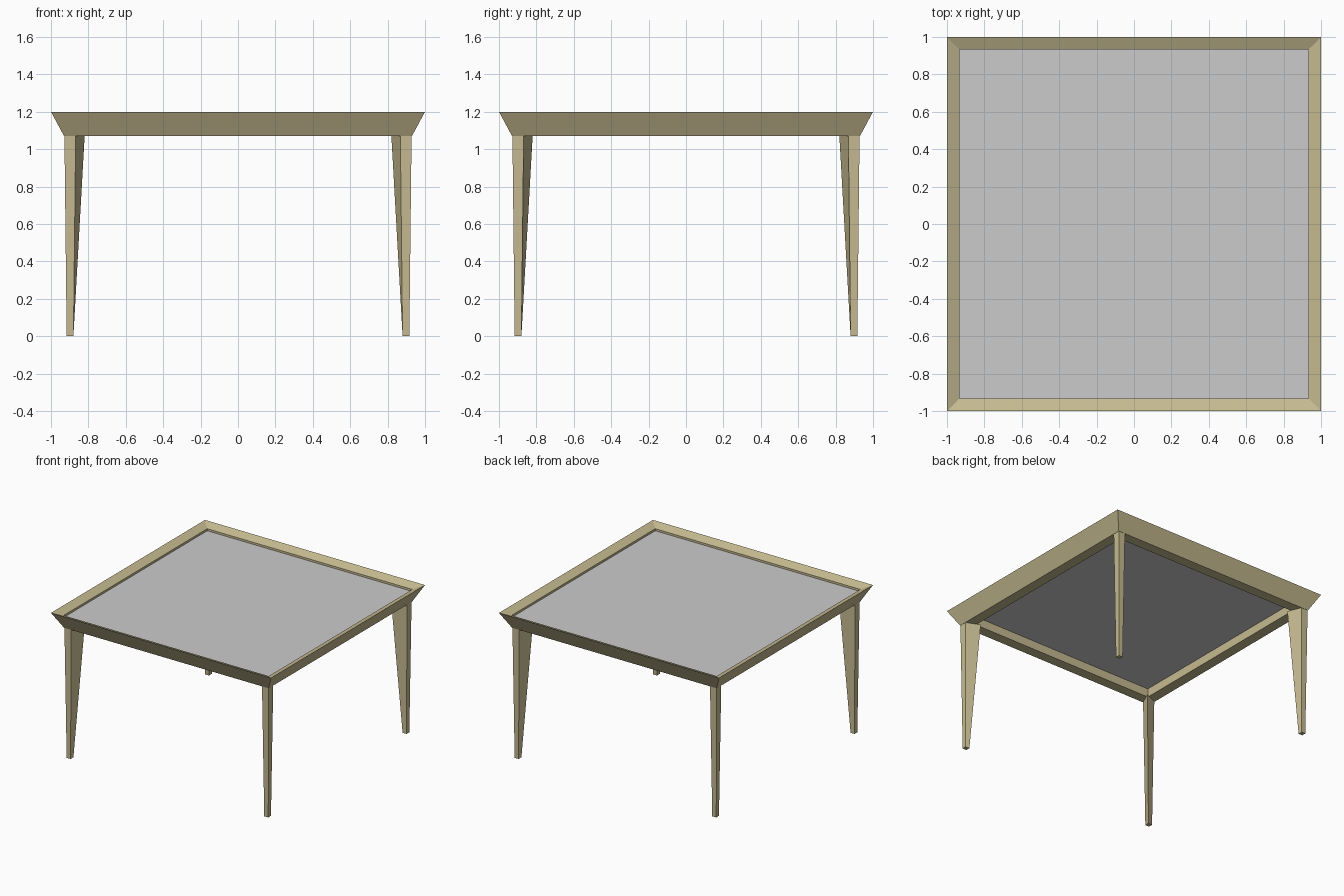
import bpy, bmesh

if "Cube" in bpy.data.objects:
    bpy.data.objects.remove(bpy.data.objects["Cube"])

wood = bpy.data.materials.new("wood")
wood.diffuse_color = (0.56, 0.49, 0.28, 1)
wood.use_nodes = True
wood.node_tree.nodes["Principled BSDF"].inputs["Base Color"].default_value = wood.diffuse_color

CORNERS = [(1, 1), (-1, 1), (-1, -1), (1, -1)]


def finish(bm, name, mat=None):
    bmesh.ops.recalc_face_normals(bm, faces=bm.faces)
    mesh = bpy.data.meshes.new(name)
    bm.to_mesh(mesh)
    bm.free()
    obj = bpy.data.objects.new(name, mesh)
    bpy.context.collection.objects.link(obj)
    if mat:
        mesh.materials.append(mat)
    return obj


def bridge(bm, a, b):
    n = len(a)
    for i in range(n):
        j = (i + 1) % n
        bm.faces.new((a[i], a[j], b[j], b[i]))


# Frame: mitred square ring with flared outside and stepped inside (half-width, z)
profile = [(1.0, 1.2), (0.932, 1.172), (0.932, 1.14),
           (0.845, 1.14), (0.845, 1.07), (0.93, 1.07)]
bm = bmesh.new()
sections = [[bm.verts.new((sx * r, sy * r, z)) for r, z in profile] for sx, sy in CORNERS]
for k in range(4):
    bridge(bm, sections[k], sections[(k + 1) % 4])
finish(bm, "table_frame", wood)

# Panel resting on the frame's inner ledge
bm = bmesh.new()
bmesh.ops.create_cube(bm, size=1)
bmesh.ops.scale(bm, vec=(1.864, 1.864, 0.014), verts=bm.verts)
bmesh.ops.translate(bm, vec=(0, 0, 1.148), verts=bm.verts)
finish(bm, "table_top_panel")

# Legs: kite-shaped at the top, tapering to a small square foot
leg_top = [(0.928, 0.928), (0.868, 0.928), (0.82, 0.82), (0.928, 0.868)]
leg_foot = [(0.916, 0.916), (0.88, 0.916), (0.88, 0.88), (0.916, 0.88)]
names = ["back_right_leg", "back_left_leg", "front_left_leg", "front_right_leg"]
for name, (sx, sy) in zip(names, CORNERS):
    bm = bmesh.new()
    top = [bm.verts.new((sx * x, sy * y, 1.07)) for x, y in leg_top]
    foot = [bm.verts.new((sx * x, sy * y, 0)) for x, y in leg_foot]
    bridge(bm, foot, top)
    bm.faces.new(top)
    bm.faces.new(foot)
    finish(bm, name, wood)
